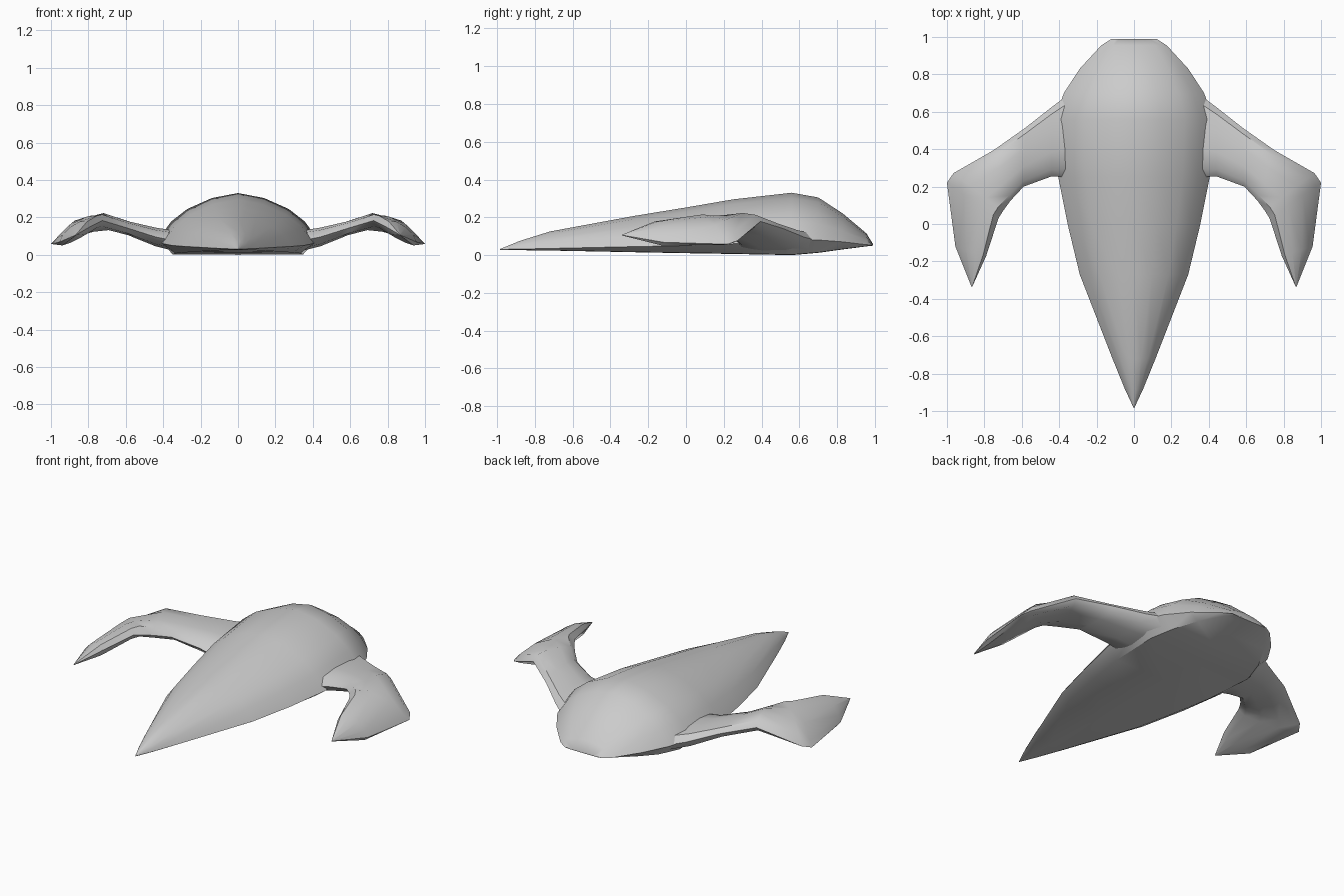
import bpy, bmesh

if "Cube" in bpy.data.objects:
    bpy.data.objects.remove(bpy.data.objects["Cube"])


def interp(table, x):
    if x <= table[0][0]:
        return table[0][1]
    for (a, u), (b, v) in zip(table, table[1:]):
        if x <= b:
            return u + (v - u) * (x - a) / (b - a)
    return table[-1][1]


def loft(name, rings):
    """Skin a list of equal-sized point rings and cap both ends."""
    bm = bmesh.new()
    rows = [[bm.verts.new(p) for p in ring] for ring in rings]
    n = len(rows[0])
    for a, b in zip(rows, rows[1:]):
        for i in range(n):
            j = (i + 1) % n
            bm.faces.new((a[i], a[j], b[j], b[i]))
    bm.faces.new(rows[0])
    bm.faces.new(rows[-1][::-1])
    bmesh.ops.remove_doubles(bm, verts=bm.verts, dist=0.0005)
    bmesh.ops.recalc_face_normals(bm, faces=bm.faces)
    me = bpy.data.meshes.new(name)
    bm.to_mesh(me)
    bm.free()
    ob = bpy.data.objects.new(name, me)
    bpy.context.collection.objects.link(ob)
    bpy.ops.object.select_all(action='DESELECT')
    ob.select_set(True)
    bpy.context.view_layer.objects.active = ob
    bpy.ops.object.shade_smooth_by_angle(angle=0.7)
    return ob


# Hull stations: y, half width, edge height, top, bottom
stations = [
    (-0.985, 0.001, 0.030, 0.032, 0.028),
    (-0.88, 0.05, 0.032, 0.075, 0.026),
    (-0.72, 0.115, 0.035, 0.125, 0.024),
    (-0.27, 0.29, 0.045, 0.208, 0.015),
    (0.00, 0.355, 0.05, 0.252, 0.010),
    (0.25, 0.405, 0.06, 0.295, 0.006),
    (0.56, 0.425, 0.085, 0.330, 0.0),
    (0.70, 0.375, 0.08, 0.305, 0.012),
    (0.83, 0.29, 0.07, 0.22, 0.030),
    (0.955, 0.175, 0.055, 0.115, 0.046),
    (0.99, 0.12, 0.053, 0.058, 0.050),
]
rings = []
for y, w, e, t, b in stations:
    half = [(w, e), (0.84 * w, e + 0.38 * (t - e)), (0.64 * w, e + 0.65 * (t - e)),
            (0.33 * w, e + 0.89 * (t - e))]
    ring = half + [(0, t)] + [(-x, z) for x, z in half[::-1]]
    ring += [(-0.82 * w, b + 0.005 * w), (0, b), (0.82 * w, b + 0.005 * w)]
    rings.append([(x, y, z) for x, z in ring])
loft("hull", rings)

# Drooping arched wings: heights follow x, ribs run from inner to outer edge
top = [(0.34, 0.13), (0.44, 0.145), (0.6, 0.182), (0.73, 0.227), (0.87, 0.185),
       (0.95, 0.12), (1.0, 0.06)]
bottom = [(0.34, 0.02), (0.44, 0.045), (0.57, 0.10), (0.73, 0.142), (0.87, 0.095),
          (0.93, 0.058), (0.97, 0.048), (1.0, 0.055)]
# Ribs: inner x, y, outer x, y, height offset
ribs = [
    (0.34, 0.25, 0.34, 0.70, 0),
    (0.44, 0.255, 0.44, 0.625, 0),
    (0.59, 0.20, 0.58, 0.515, 0),
    (0.66, 0.125, 0.75, 0.395, 0),
    (0.70, 0.07, 0.965, 0.272, 0),
    (0.725, 0.03, 1.0, 0.22, 0),
    (0.79, -0.17, 0.955, -0.12, -0.015),
    (0.866, -0.338, 0.868, -0.338, -0.035),
]
rings = []
for k, (ix, iy, ox, oy, dz) in enumerate(ribs):
    ring = []
    thin = 0.05 if k == len(ribs) - 1 else 1
    for f, side in [(0, 0), (0.1, 0.75), (0.35, 1), (0.65, 1), (0.9, 0.75), (1, 0),
                    (0.9, -0.75), (0.65, -1), (0.35, -1), (0.1, -0.75)]:
        x, y = ix + (ox - ix) * f, iy + (oy - iy) * f
        hi, lo = interp(top, x), interp(bottom, x)
        z = (hi + lo) / 2 + side * thin * (hi - lo) / 2 + dz
        ring.append((x, y, z))
    rings.append(ring)
for name, s in (("right_wing", 1), ("left_wing", -1)):
    loft(name, [[(s * x, y, z) for x, y, z in r] for r in rings])
